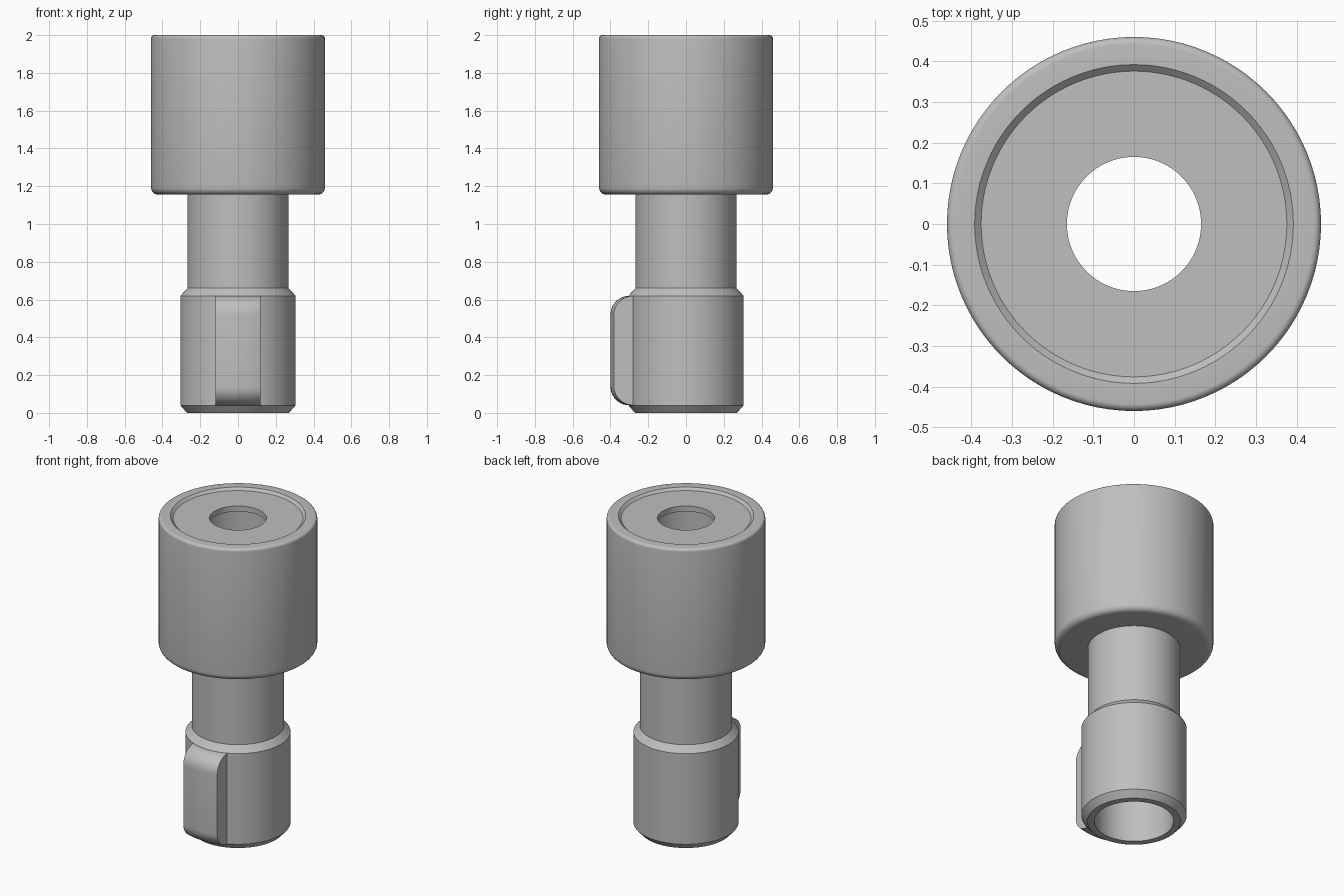
import bpy, bmesh
from math import sin, cos, pi, radians, sqrt

cube = bpy.data.objects.get("Cube")
if cube:
    bpy.data.objects.remove(cube, do_unlink=True)

steel = bpy.data.materials.new("light grey metal")
steel.use_nodes = True
grey = (0.52, 0.52, 0.52, 1)
steel.diffuse_color = grey
steel.node_tree.nodes["Principled BSDF"].inputs["Base Color"].default_value = grey


def arc(r, z, radius, start, end, steps=6):
    """Profile points along a fillet centred on (r, z)."""
    angles = [radians(start + (end - start) * i / steps) for i in range(steps + 1)]
    return [(r + radius * cos(a), z + radius * sin(a)) for a in angles]


def finish(bm, name):
    bmesh.ops.recalc_face_normals(bm, faces=bm.faces)
    mesh = bpy.data.meshes.new(name)
    bm.to_mesh(mesh)
    bm.free()
    mesh.materials.append(steel)
    obj = bpy.data.objects.new(name, mesh)
    bpy.context.collection.objects.link(obj)
    bpy.ops.object.select_all(action='DESELECT')
    obj.select_set(True)
    bpy.context.view_layer.objects.active = obj
    bpy.ops.object.shade_smooth_by_angle(angle=radians(28))
    return obj


def lathe(name, profile, sides=96):
    """Revolve a closed (radius, height) outline about the z axis."""
    bm = bmesh.new()
    rings = []
    for i in range(sides):
        a = 2 * pi * i / sides
        rings.append([bm.verts.new((r * cos(a), r * sin(a), z)) for r, z in profile])
    n = len(profile)
    for i in range(sides):
        a, b = rings[i], rings[(i + 1) % sides]
        for j in range(n):
            k = (j + 1) % n
            bm.faces.new((a[j], b[j], b[k], a[k]))
    return finish(bm, name)


# Hollow body: chamfered collar, neck, rounded head and recessed top plate
body = [(0.23, 0), (0.27, 0), (0.305, 0.04), (0.305, 0.62), (0.268, 0.66), (0.268, 1.155)]
body += arc(0.422, 1.193, 0.038, -90, 0)
body += arc(0.442, 1.982, 0.018, 0, 90)
body += [(0.392, 2), (0.376, 1.985), (0.165, 1.985), (0.165, 1.95), (0.23, 1.95)]
lathe("hollow_body", body)


# Locating key: rounded rib with a curved front, between two flat sides
def rib(name, half_width, inner, outer, low, high, columns=10):
    fillet = outer - 0.3
    outline = [(inner, low)]
    outline += arc(outer - fillet, low + fillet, fillet, -90, 0, 10)
    outline += arc(outer - fillet, high - fillet, fillet, 0, 90, 10)
    outline += [(inner, high)]
    bm = bmesh.new()
    rows = []
    for i in range(columns + 1):
        x = half_width * (2 * i / columns - 1)
        rows.append([bm.verts.new((x, -sqrt(r * r - x * x), z)) for r, z in outline])
    n = len(outline)
    for a, b in zip(rows, rows[1:]):
        for j in range(n):
            k = (j + 1) % n
            bm.faces.new((a[j], b[j], b[k], a[k]))
    bm.faces.new(rows[0])
    bm.faces.new(rows[-1])
    return finish(bm, name)


rib("locating_key", 0.12, 0.27, 0.4, 0.04, 0.62)
